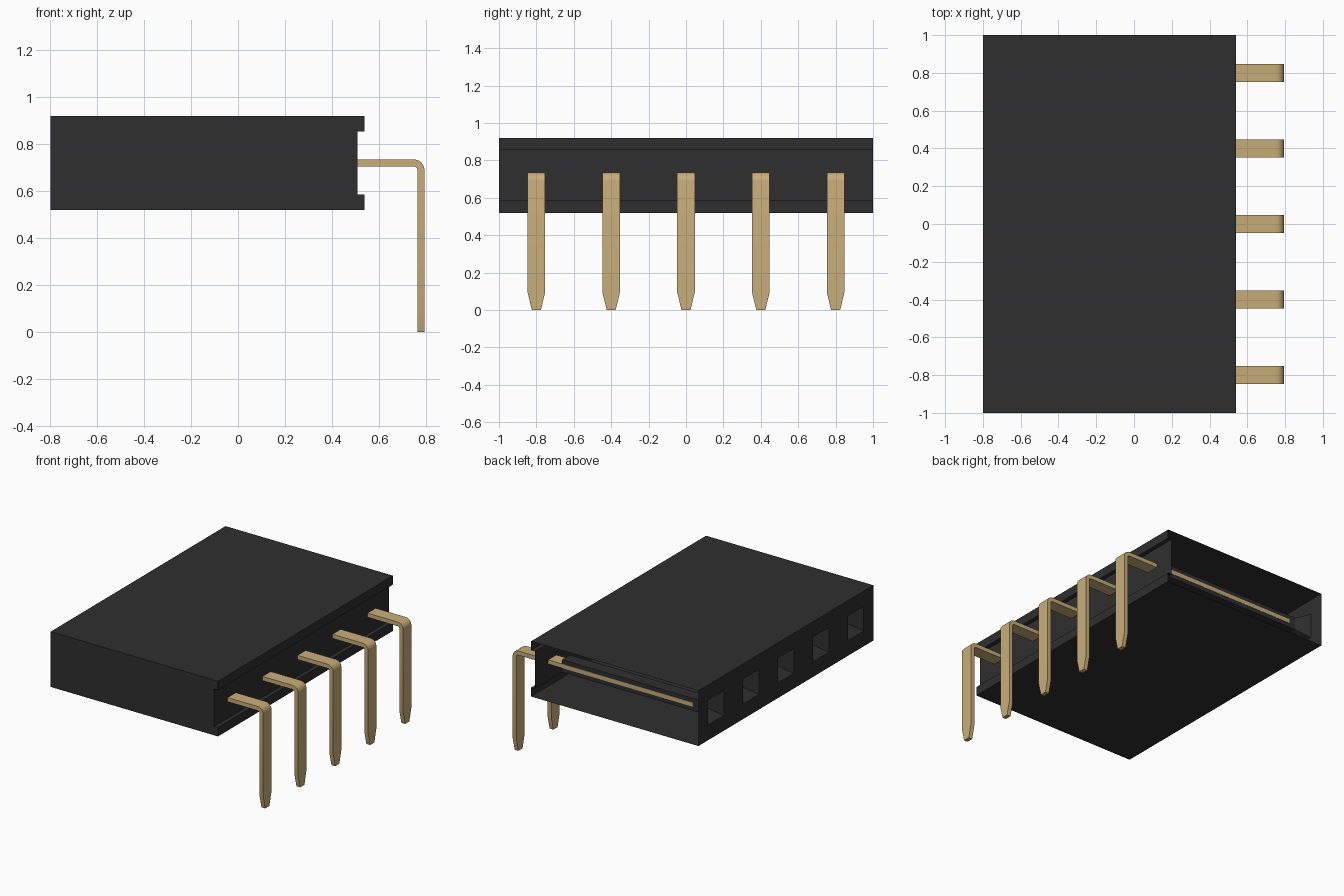
import bpy, bmesh, math
from mathutils import Vector

if "Cube" in bpy.data.objects:
    bpy.data.objects.remove(bpy.data.objects["Cube"], do_unlink=True)


def material(name, rgb):
    m = bpy.data.materials.new(name)
    m.use_nodes = True
    m.diffuse_color = (*rgb, 1)
    bsdf = m.node_tree.nodes["Principled BSDF"]
    bsdf.inputs["Base Color"].default_value = (*rgb, 1)
    bsdf.inputs["Roughness"].default_value = 0.6
    return m


def finish(bm, name, mat):
    bmesh.ops.remove_doubles(bm, verts=bm.verts, dist=1e-5)
    mesh = bpy.data.meshes.new(name)
    bm.to_mesh(mesh)
    bm.free()
    mesh.materials.append(mat)
    obj = bpy.data.objects.new(name, mesh)
    bpy.context.collection.objects.link(obj)
    return obj


def face(bm, points, outward):
    """Add one face whose normal agrees with the outward direction."""
    f = bm.faces.new([bm.verts.new(p) for p in points])
    f.normal_update()
    if f.normal.dot(Vector(outward)) < 0:
        f.normal_flip()


black = material("black plastic", (0.028, 0.028, 0.028))
gold = material("gold metal", (0.58, 0.42, 0.19))

LEFT, RIGHT, STEP = -0.8, 0.54, 0.51
BOTTOM, TOP, MID = 0.52, 0.92, 0.72
LIP = 0.065
ROWS = [-0.8, -0.4, 0, 0.4, 0.8]

# Housing shell: stepped profile, closed at the front and open at the back
profile = [(LEFT, TOP), (LEFT, BOTTOM), (RIGHT, BOTTOM), (RIGHT, BOTTOM + LIP),
           (STEP, BOTTOM + LIP), (STEP, TOP - LIP), (RIGHT, TOP - LIP), (RIGHT, TOP)]
bm = bmesh.new()
face(bm, [(x, -1, z) for x, z in profile], (0, -1, 0))
for i in range(1, len(profile)):
    (x1, z1), (x2, z2) = profile[i], profile[(i + 1) % len(profile)]
    face(bm, [(x1, -1, z1), (x2, -1, z2), (x2, 1, z2), (x1, 1, z1)],
         (z2 - z1, 0, x1 - x2))

# Entry wall with a square opening for each contact
MOUTH, BORE = 0.09, 0.045
BORE_START, BORE_END = -0.7, 0.4
ys = [-1] + [y + s * MOUTH for y in ROWS for s in (-1, 1)] + [1]
zs = [BOTTOM, MID - MOUTH, MID + MOUTH, TOP]
for i in range(len(ys) - 1):
    for j in range(3):
        if i % 2 == 1 and j == 1:
            continue
        face(bm, [(LEFT, ys[i], zs[j]), (LEFT, ys[i + 1], zs[j]),
                  (LEFT, ys[i + 1], zs[j + 1]), (LEFT, ys[i], zs[j + 1])], (-1, 0, 0))
finish(bm, "housing", black)


def ring(x, y, h):
    return [(x, y + a * h, MID + b * h) for a, b in ((-1, -1), (1, -1), (1, 1), (-1, 1))]


# Tapered mouths leading to straight contact bores
for n, y in enumerate(ROWS):
    bm = bmesh.new()
    rings = [ring(LEFT, y, MOUTH), ring(BORE_START, y, BORE), ring(BORE_END, y, BORE)]
    for a, b in zip(rings, rings[1:]):
        for k, inward in enumerate(((0, 0, 1), (0, -1, 0), (0, 0, -1), (0, 1, 0))):
            m = (k + 1) % 4
            face(bm, [a[k], a[m], b[m], b[k]], inward)
    face(bm, rings[-1], (-1, 0, 0))
    finish(bm, f"contact_bore_{n + 1}", black)

# Bent pins: a flat strip swept round the bend to a narrowed tip
PIN_X, PIN_TOP, THICK, HALF = 0.795, 0.735, 0.03, 0.047
R = 0.045
outer = [(-0.65, PIN_TOP)]
inner = [(-0.65, PIN_TOP - THICK)]
for step in range(7):
    t = math.pi / 2 * step / 6
    for path, r in ((outer, R), (inner, R - THICK)):
        path.append((PIN_X - R + r * math.sin(t), PIN_TOP - R + r * math.cos(t)))
widths = [HALF] * 9 + [0.024]
for z in (0.095, 0):
    outer.append((PIN_X, z))
    inner.append((PIN_X - THICK, z))

for n, y in enumerate(ROWS):
    bm = bmesh.new()
    loops = []
    for (xo, zo), (xi, zi), w in zip(outer, inner, widths):
        loops.append([bm.verts.new(p) for p in
                      ((xo, y - w, zo), (xo, y + w, zo), (xi, y + w, zi), (xi, y - w, zi))])
    for a, b in zip(loops, loops[1:]):
        for k in range(4):
            m = (k + 1) % 4
            bm.faces.new((a[k], a[m], b[m], b[k]))
    bm.faces.new(loops[0])
    bm.faces.new(loops[-1][::-1])
    bmesh.ops.recalc_face_normals(bm, faces=bm.faces)
    pin = finish(bm, f"pin_{n + 1}", gold)
    bpy.ops.object.select_all(action="DESELECT")
    pin.select_set(True)
    bpy.context.view_layer.objects.active = pin
    bpy.ops.object.shade_smooth_by_angle(angle=math.radians(20))
